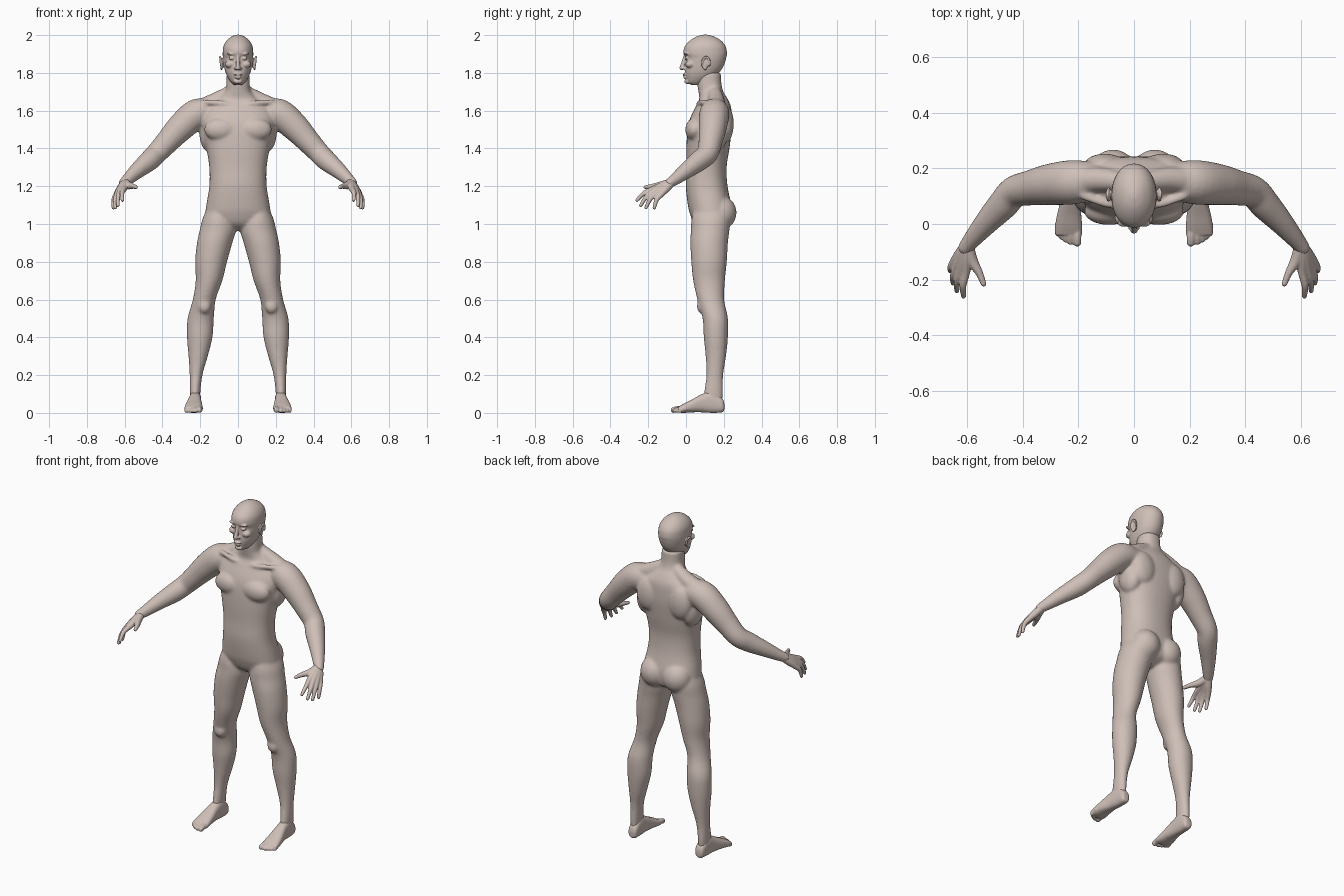
import bpy
import bmesh
import math
from mathutils import Vector, Matrix

default_cube = bpy.data.objects.get("Cube")
if default_cube:
    bpy.data.objects.remove(default_cube, do_unlink=True)

# One skin colour for the whole figure
skin = bpy.data.materials.new("skin")
skin_colour = (0.62, 0.52, 0.475, 1)
skin.use_nodes = True
skin.diffuse_color = skin_colour
for node in skin.node_tree.nodes:
    if node.type == 'BSDF_PRINCIPLED':
        node.inputs["Base Color"].default_value = skin_colour
        node.inputs["Roughness"].default_value = 0.7


def spline(rows, steps=5):
    """Smooth interpolation through rows of numbers."""
    rows = [Vector(row) for row in rows]
    result = []
    for i in range(len(rows) - 1):
        before, start = rows[max(i - 1, 0)], rows[i]
        end, after = rows[i + 1], rows[min(i + 2, len(rows) - 1)]
        for step in range(steps):
            t = step / steps
            slope_a, slope_b = (end - before) / 2, (after - start) / 2
            bend = (end - start) * 3 - slope_a * 2 - slope_b
            twist = (start - end) * 2 + slope_a + slope_b
            result.append(start + slope_a * t + bend * t * t + twist * t ** 3)
    result.append(rows[-1])
    return result


def skin_rings(bm, rings):
    """Join rings of points into a closed surface."""
    loops = [[bm.verts.new(point) for point in ring] for ring in rings]
    count = len(loops[0])
    for low, high in zip(loops, loops[1:]):
        for i in range(count):
            j = (i + 1) % count
            bm.faces.new((low[i], low[j], high[j], high[i]))
    bm.faces.new(loops[0])
    bm.faces.new(loops[-1])


def loft(bm, rows, power=1.0, along_y=False, sides=40):
    """Rows: position on the axis, then the limits of a rounded section."""
    rings = []
    for pos, a_min, a_max, b_min, b_max in spline(rows):
        ring = []
        for i in range(sides):
            angle = math.tau * i / sides
            c, s = math.cos(angle), math.sin(angle)
            c = math.copysign(abs(c) ** power, c)
            s = math.copysign(abs(s) ** power, s)
            a = (a_min + a_max + (a_max - a_min) * c) / 2
            b = (b_min + b_max + (b_max - b_min) * s) / 2
            ring.append((a, pos, b) if along_y else (a, b, pos))
        rings.append(ring)
    skin_rings(bm, rings)


def blob(bm, centre, size):
    matrix = Matrix.Translation(centre) @ Matrix.Diagonal((*size, 1))
    bmesh.ops.create_icosphere(bm, subdivisions=3, radius=1, matrix=matrix)


def tube(bm, rows, sides=20):
    """Round limb through rows of x, y, z, radius, with round ends."""
    path = spline(rows)
    rings = []
    for i, row in enumerate(path):
        tangent = (path[min(i + 1, len(path) - 1)] - path[max(i - 1, 0)]).to_3d()
        side = tangent.cross(Vector((1, 1, 1))).normalized()
        up = side.cross(tangent).normalized()
        angles = [math.tau * k / sides for k in range(sides)]
        rings.append([row.to_3d() + (side * math.cos(a) + up * math.sin(a)) * row.w
                      for a in angles])
    skin_rings(bm, rings)
    for row in (path[0], path[-1]):
        blob(bm, row.to_3d(), [row.w] * 3)


def mirror(bm):
    """Copy everything built so far to the other side."""
    copy = bmesh.ops.duplicate(bm, geom=bm.verts[:] + bm.edges[:] + bm.faces[:])
    for item in copy["geom"]:
        if isinstance(item, bmesh.types.BMVert):
            item.co.x *= -1


def finish(name, bm, voxel, smoothing):
    """Fuse the overlapping forms into one smooth surface."""
    bmesh.ops.recalc_face_normals(bm, faces=bm.faces)
    mesh = bpy.data.meshes.new(name)
    bm.to_mesh(mesh)
    bm.free()
    mesh.materials.append(skin)
    mesh.polygons.foreach_set("use_smooth", [True] * len(mesh.polygons))
    obj = bpy.data.objects.new(name, mesh)
    bpy.context.collection.objects.link(obj)
    fuse = obj.modifiers.new("fuse", 'REMESH')
    fuse.mode = 'VOXEL'
    fuse.voxel_size = voxel
    fuse.use_smooth_shade = True
    soften = obj.modifiers.new("soften", 'SMOOTH')
    soften.factor = 0.5
    soften.iterations = smoothing


# Body: legs, arms and paired muscles, then the trunk
body = bmesh.new()
loft(body, [(.04, .2, .25, .1, .19), (.1, .2, .255, .095, .196), (.2, .188, .256, .108, .197),
            (.3, .16, .262, .104, .212), (.4, .135, .27, .094, .222), (.5, .128, .267, .088, .222),
            (.6, .118, .239, .06, .202), (.7, .083, .224, .038, .206), (.8, .058, .227, .028, .216),
            (.9, .03, .217, .023, .222), (.97, .01, .202, .026, .23), (1.03, .02, .187, .03, .235),
            (1.1, .05, .155, .05, .22)])
tube(body, [(.15, .155, 1.59, .07), (.22, .15, 1.582, .08), (.3, .142, 1.515, .075),
            (.37, .13, 1.44, .064), (.43, .115, 1.375, .057), (.47, .07, 1.335, .055),
            (.53, .005, 1.285, .044), (.585, -.06, 1.235, .032), (.605, -.085, 1.218, .027)])
tube(body, [(.04, .15, 1.7, .035), (.12, .16, 1.65, .045), (.2, .155, 1.61, .05)])  # trapezius
tube(body, [(.02, .07, 1.63, .012), (.09, .07, 1.64, .014), (.18, .1, 1.645, .014)])  # collarbone
blob(body, (.09, .045, 1.5), (.09, .049, .062))  # chest muscle
blob(body, (.105, .21, 1.53), (.075, .043, .1))  # shoulder blade
blob(body, (.15, .15, 1.48), (.055, .075, .1))  # side of the back
blob(body, (.075, .185, 1.06), (.085, .083, .09))  # buttock
blob(body, (.178, .085, .565), (.035, .028, .04))  # kneecap
mirror(body)
trunk = [(.965, .03, .09, .16), (1, .13, .045, .225), (1.05, .17, .022, .24),
         (1.1, .168, .01, .24), (1.2, .152, -.001, .22), (1.3, .152, .002, .215),
         (1.4, .168, .002, .23), (1.5, .19, .008, .242), (1.56, .195, .022, .243),
         (1.62, .17, .05, .238), (1.66, .11, .07, .222), (1.7, .07, .066, .198),
         (1.74, .062, .06, .188), (1.8, .06, .06, .185)]
loft(body, [(z, -w, w, front, back) for z, w, front, back in trunk], power=.87)
finish("body", body, .007, 12)

# Head: eyes, cheeks and ears in pairs, then skull, nose and mouth
head = bmesh.new()
blob(head, (.034, .003, 1.877), (.015, .011, .008))  # eye
blob(head, (.034, .003, 1.901), (.026, .014, .007))  # brow
blob(head, (.043, .022, 1.845), (.026, .026, .02))  # cheekbone
blob(head, (.013, -.013, 1.823), (.008, .01, .007))  # nostril
blob(head, (.084, .105, 1.85), (.009, .016, .027))  # inner ear
rim = []
for step in range(9):
    turn = math.radians(200 - step * 35)
    rim.append((.091 + .004 * math.sin(turn), .106 - .02 * math.cos(turn),
                1.852 + .032 * math.sin(turn), .006))
tube(head, rim)
mirror(head)
skull = [(1.735, .02, .03, .08), (1.75, .037, .006, .11), (1.775, .054, -.002, .15),
         (1.8, .065, -.006, .175), (1.83, .073, -.005, .196), (1.86, .078, -.004, .208),
         (1.88, .08, -.003, .213), (1.905, .081, -.014, .217), (1.94, .077, -.007, .21),
         (1.97, .061, .02, .187), (1.992, .035, .055, .15), (2.002, .01, .09, .115)]
loft(head, [(z, -w, w, front, back) for z, w, front, back in skull], power=.95)
tube(head, [(0, -.004, 1.89, .009), (0, -.014, 1.855, .01), (0, -.022, 1.827, .013)])  # nose
blob(head, (0, -.008, 1.791), (.023, .01, .006))  # upper lip
blob(head, (0, -.006, 1.777), (.02, .01, .007))  # lower lip
blob(head, (0, .007, 1.754), (.023, .016, .013))  # chin
finish("head", head, .004, 3)

# Hands: each finger runs from the wrist through its knuckle to the tip
hands = bmesh.new()
wrist = Vector((.598, -.075, 1.222))
fingers = [((.604, -.172, 1.185), (.612, -.26, 1.125)),
           ((.622, -.165, 1.177), (.636, -.24, 1.098)),
           ((.635, -.15, 1.168), (.65, -.212, 1.086)),
           ((.643, -.13, 1.158), (.66, -.168, 1.085))]
for knuckle, tip in fingers:
    knuckle, tip = Vector(knuckle), Vector(tip)
    middle = (knuckle + tip) / 2 + Vector((.006, -.006, .008))
    tube(hands, [(*wrist, .022), (*((wrist + knuckle) / 2), .021), (*knuckle, .016),
                 (*middle, .0125), (*tip, .009)])
tube(hands, [(*wrist, .022), (.582, -.13, 1.205, .021), (.556, -.175, 1.2, .014),
             (.54, -.215, 1.195, .01)])  # thumb
mirror(hands)
finish("hands", hands, .004, 4)

# Feet: heel to ball, then five toes
feet = bmesh.new()
loft(feet, [(.203, .21, .24, .015, .05), (.19, .197, .252, .003, .08), (.14, .195, .257, 0, .115),
            (.09, .194, .263, .003, .102), (.03, .189, .277, .003, .07),
            (-.01, .186, .283, 0, .05), (-.04, .187, .283, .002, .033)], power=.8, along_y=True)
toes = [(.204, -.066, .015), (.228, -.064, .0115), (.245, -.056, .011),
        (.26, -.046, .0105), (.274, -.034, .01)]
for x, tip, radius in toes:
    tube(feet, [(x, .0, .022, radius), (x, tip + .025, .022, radius), (x, tip, radius, radius)])
mirror(feet)
finish("feet", feet, .004, 4)
